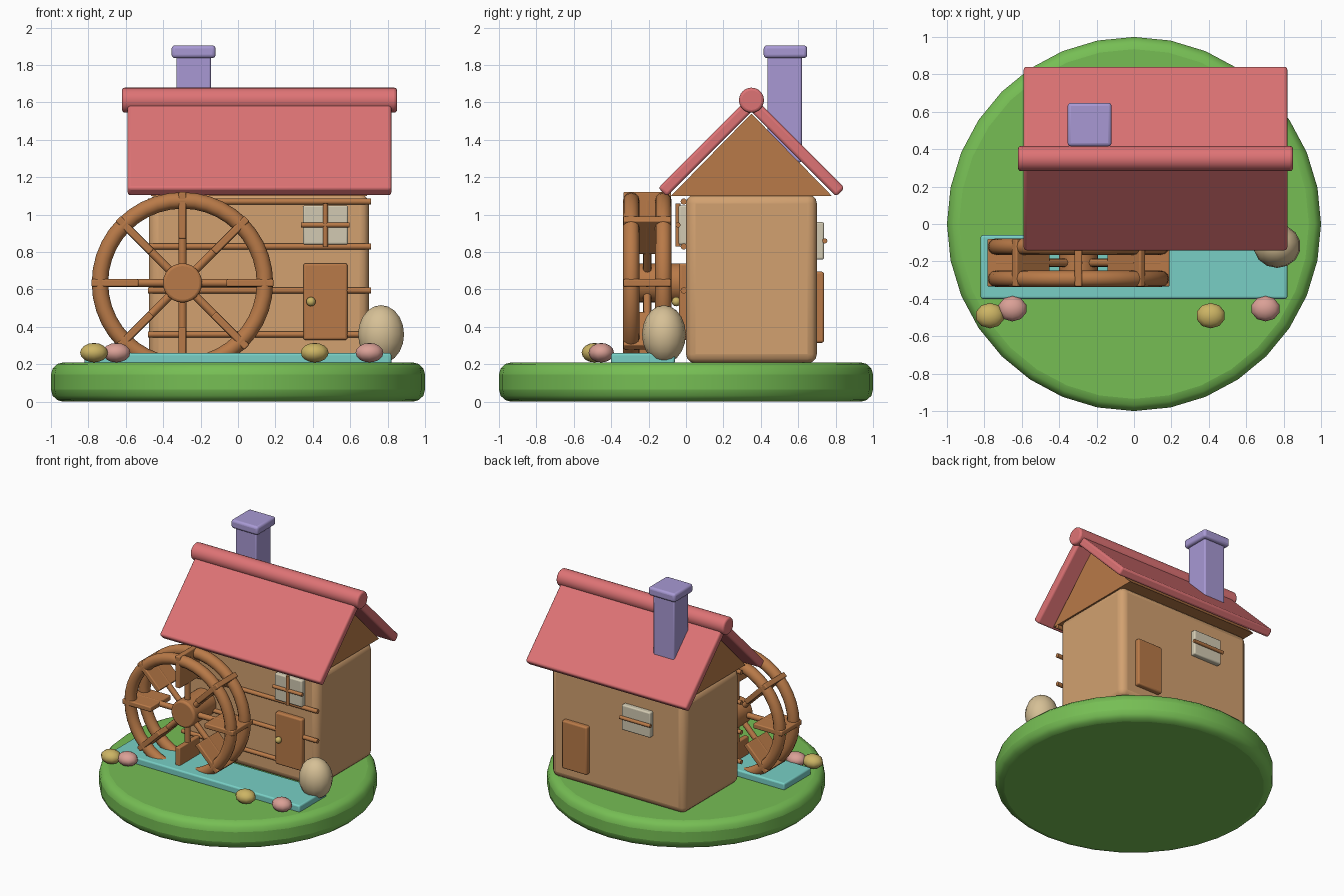
import bpy, bmesh, math
from mathutils import Matrix

if "Cube" in bpy.data.objects:
    bpy.data.objects.remove(bpy.data.objects["Cube"])


def material(name, r, g, b):
    m = bpy.data.materials.new(name)
    lin = [((c / 255 + 0.055) / 1.055) ** 2.4 for c in (r, g, b)]
    m.diffuse_color = (*lin, 1)
    m.use_nodes = True
    m.node_tree.nodes["Principled BSDF"].inputs["Base Color"].default_value = m.diffuse_color
    return m


GREEN = material("grass green", 118, 190, 84)
RED = material("roof red", 222, 115, 117)
TAN = material("wall tan", 210, 161, 112)
BROWN = material("wood brown", 185, 122, 72)
PURPLE = material("chimney purple", 168, 153, 212)
TEAL = material("water teal", 120, 207, 197)
CREAM = material("pane cream", 210, 202, 178)
BEIGE = material("boulder beige", 214, 192, 150)
YELLOW = material("stone yellow", 204, 180, 100)
PINK = material("stone pink", 218, 160, 150)


def finish(name, bm, mat, bevel=0, segments=3, matrix=None):
    if matrix is not None:
        bm.transform(matrix)
    bmesh.ops.recalc_face_normals(bm, faces=bm.faces)
    me = bpy.data.meshes.new(name)
    bm.to_mesh(me)
    bm.free()
    ob = bpy.data.objects.new(name, me)
    bpy.context.collection.objects.link(ob)
    me.materials.append(mat)
    if bevel:
        mod = ob.modifiers.new("bevel", "BEVEL")
        mod.width, mod.segments = bevel, segments
        mod.limit_method, mod.angle_limit = "ANGLE", math.radians(40)
    bpy.context.view_layer.objects.active = ob
    bpy.ops.object.select_all(action="DESELECT")
    ob.select_set(True)
    bpy.ops.object.shade_smooth_by_angle(angle=math.radians(40))
    return ob


def box(name, x, y, z, mat, bevel=0.0, matrix=None):
    """Box from (min, max) ranges."""
    bm = bmesh.new()
    bmesh.ops.create_cube(bm, size=1)
    for v in bm.verts:
        v.co = [r[0] + (c + 0.5) * (r[1] - r[0]) for c, r in zip(v.co, (x, y, z))]
    return finish(name, bm, mat, bevel, matrix=matrix)


def rod(name, centre, radius, length, axis, mat, sides=16, bevel=0, matrix=None):
    """Cylinder along the x, y or z axis."""
    bm = bmesh.new()
    bmesh.ops.create_cone(bm, cap_ends=True, segments=sides, radius1=radius,
                          radius2=radius, depth=length)
    turn = {"x": Matrix.Rotation(math.pi / 2, 4, "Y"),
            "y": Matrix.Rotation(math.pi / 2, 4, "X"), "z": Matrix.Identity(4)}[axis]
    m = Matrix.Translation(centre) @ turn
    return finish(name, bm, mat, bevel, matrix=m if matrix is None else matrix @ m)


def ball(name, centre, size, mat, u=10, v=8):
    bm = bmesh.new()
    bmesh.ops.create_uvsphere(bm, u_segments=u, v_segments=v, radius=1)
    ob = finish(name, bm, mat, matrix=Matrix.Translation(centre) @ Matrix.Diagonal((*size, 1)))
    ob.data.shade_smooth()
    return ob


def ring(name, centre, major, minor, mat, n=40, k=12):
    """Torus around the y axis."""
    bm = bmesh.new()
    rows = []
    for i in range(n):
        a = math.tau * i / n
        rows.append([])
        for j in range(k):
            b = math.tau * j / k
            r = major + minor * math.cos(b)
            rows[-1].append(bm.verts.new((r * math.cos(a), minor * math.sin(b), r * math.sin(a))))
    for i in range(n):
        p, q = rows[i], rows[(i + 1) % n]
        for j in range(k):
            bm.faces.new((p[j], p[(j + 1) % k], q[(j + 1) % k], q[j]))
    return finish(name, bm, mat, matrix=Matrix.Translation(centre))


# Ground and stream
rod("island", (0, 0, 0.105), 1.0, 0.21, "z", GREEN, sides=32, bevel=0.065)
box("stream", (-0.82, 0.82), (-0.40, -0.06), (0.2, 0.26), TEAL, 0.012)

# House walls and gable
box("house_walls", (-0.475, 0.70), (0, 0.70), (0.205, 1.11), TAN, 0.05)
bm = bmesh.new()
ends = [[bm.verts.new((x, y, z)) for y, z in ((-0.08, 1.10), (0.78, 1.10), (0.35, 1.54))]
        for x in (-0.465, 0.69)]
for e in ends:
    bm.faces.new(e)
for i in range(3):
    j = (i + 1) % 3
    bm.faces.new((ends[0][i], ends[0][j], ends[1][j], ends[1][i]))
finish("gable", bm, BROWN)

# Roof slabs at 45 degrees and ridge roll
for side, name in ((1, "roof_back"), (-1, "roof_front")):
    m = Matrix.Translation((0, 0.35, 1.595)) @ Matrix.Rotation(-side * math.pi / 4, 4, "X")
    span = sorted((0, side * 0.672))
    box(name, (-0.59, 0.82), span, (-0.032, 0.032), RED, 0.016, m)
rod("roof_ridge", (0.115, 0.35, 1.612), 0.067, 1.47, "x", RED, 24, 0.015)

# Chimney
box("chimney_stack", (-0.33, -0.145), (0.435, 0.62), (1.28, 1.86), PURPLE, 0.012)
box("chimney_cap", (-0.355, -0.12), (0.415, 0.648), (1.837, 1.905), PURPLE, 0.018)

# Timber beams on the front wall
for z in (0.36, 0.595, 0.83, 1.07):
    rod("wall_beam", (0.115, -0.012, z), 0.017, 1.19, "x", BROWN, 10)

# Front door, knob and window
box("front_door", (0.35, 0.585), (-0.037, 0.02), (0.33, 0.74), BROWN, 0.012)
ball("door_knob", (0.39, -0.052, 0.535), (0.025, 0.025, 0.025), YELLOW, 12)
box("front_window", (0.348, 0.588), (-0.04, 0.02), (0.84, 1.05), CREAM, 0.01)
rod("front_mullion_flat", (0.467, -0.043, 0.945), 0.014, 0.26, "x", BROWN, 10)
rod("front_mullion_upright", (0.467, -0.043, 0.945), 0.014, 0.23, "z", BROWN, 10)

# Back door and window
box("back_door", (0.355, 0.575), (0.68, 0.738), (0.315, 0.695), BROWN, 0.012)
box("back_window", (-0.20, 0.05), (0.68, 0.738), (0.76, 0.96), CREAM, 0.01)
rod("back_mullion", (-0.075, 0.742, 0.86), 0.014, 0.27, "x", BROWN, 10)

# Water wheel: rims, hub, spokes and paddles
WX, WZ = -0.297, 0.635
for y in (-0.293, -0.121):
    ring("wheel_rim", (WX, y, WZ), 0.441, 0.044, BROWN)
rod("wheel_hub", (WX, -0.125, WZ), 0.105, 0.29, "y", BROWN, 24, 0.015)
for i in range(8):
    m = Matrix.Translation((WX, -0.207, WZ)) @ Matrix.Rotation(i * math.pi / 4, 4, "Y")
    rod("wheel_spoke", (0, 0, 0.22), 0.022, 0.44, "z", BROWN, 12, matrix=m)
    box("wheel_paddle", (-0.02, 0.02), (-0.128, 0.128), (0.235, 0.487), BROWN, 0.008, m)

# Boulder and stones
ball("boulder", (0.765, -0.118, 0.36), (0.126, 0.117, 0.156), BEIGE, 14, 10)
for x, y, mat in ((-0.77, -0.49, YELLOW), (-0.65, -0.453, PINK),
                  (0.41, -0.49, YELLOW), (0.703, -0.453, PINK)):
    ball("bank_stone", (x, y, 0.262), (0.078, 0.068, 0.052), mat)
